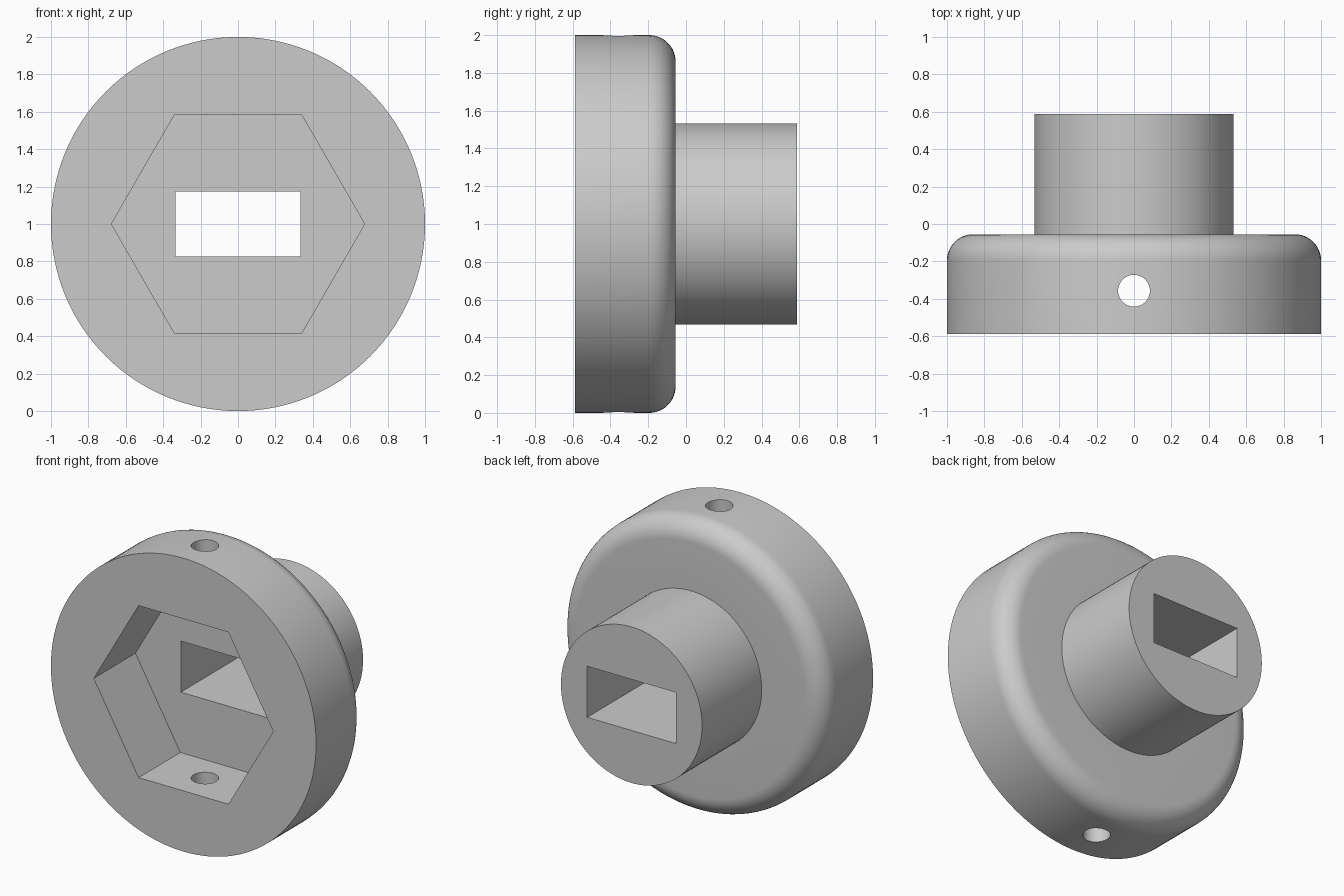
import bpy, bmesh, math
from mathutils import Matrix, Vector

cube = bpy.data.objects.get("Cube")
if cube:
    bpy.data.objects.remove(cube, do_unlink=True)

FRONT, BACK, SHOULDER = -0.587, 0.587, -0.055   # depth stations along y
POCKET_FLOOR = -0.138
FILLET = 0.14
BOSS_R = 0.532
CENTRE = Vector((0, 0, 1))
SEGMENTS = 128

grey = bpy.data.materials.new("plain grey")
grey.use_nodes = True
grey.diffuse_color = (0.6, 0.6, 0.6, 1)
grey.node_tree.nodes["Principled BSDF"].inputs["Base Color"].default_value = grey.diffuse_color


def make_object(name, bm):
    bmesh.ops.recalc_face_normals(bm, faces=bm.faces)
    mesh = bpy.data.meshes.new(name)
    bm.to_mesh(mesh)
    bm.free()
    mesh.materials.append(grey)
    obj = bpy.data.objects.new(name, mesh)
    bpy.context.collection.objects.link(obj)
    return obj


def lathe(name, profile):
    """Revolve (radius, y) points about the y axis through the centre."""
    bm = bmesh.new()
    verts = [bm.verts.new(CENTRE + Vector((r, y, 0))) for r, y in profile]
    edges = [bm.edges.new(pair) for pair in zip(verts, verts[1:])]
    bmesh.ops.spin(bm, geom=verts + edges, cent=CENTRE, axis=(0, 1, 0),
                   angle=math.tau, steps=SEGMENTS, use_merge=False)
    bmesh.ops.remove_doubles(bm, verts=bm.verts, dist=1e-4)
    # close both ends with a single flat face
    bmesh.ops.holes_fill(bm, edges=[e for e in bm.edges if e.is_boundary], sides=0)
    return make_object(name, bm)


def prism(name, sides, radius, y0, y1):
    """Regular prism along y, with a corner on the x axis."""
    bm = bmesh.new()
    turn = Matrix.Translation(CENTRE + Vector((0, (y0 + y1) / 2, 0))) \
        @ Matrix.Rotation(math.pi / 2, 4, 'X') @ Matrix.Rotation(math.pi / 2, 4, 'Z')
    bmesh.ops.create_cone(bm, cap_ends=True, segments=sides, radius1=radius,
                          radius2=radius, depth=y1 - y0, matrix=turn)
    return make_object(name, bm)


def cut(target, cutter):
    cutter.hide_render = True
    mod = target.modifiers.new("cut", 'BOOLEAN')
    mod.operation, mod.solver, mod.object = 'DIFFERENCE', 'EXACT', cutter
    bpy.context.view_layer.objects.active = target
    bpy.ops.object.modifier_apply(modifier=mod.name)
    bpy.data.objects.remove(cutter, do_unlink=True)


# Flange with rounded rear rim, stepping down to the boss
arc = [math.radians(90 * i / 12) for i in range(13)]
rim = [(1 - FILLET + FILLET * math.cos(a), SHOULDER - FILLET + FILLET * math.sin(a)) for a in arc]
body = lathe("flanged_hub", [(1, FRONT)] + rim + [(BOSS_R, SHOULDER), (BOSS_R, BACK)])

# Hexagonal pocket in the front
pocket = prism("hex_pocket_cutter", 6, 0.677, FRONT - 0.2, POCKET_FLOOR)
# create_cone may start on either axis: make sure the corners lie along x
if max(v.co.x for v in pocket.data.vertices) < 0.65:
    spin = Matrix.Translation(CENTRE) @ Matrix.Rotation(math.pi / 6, 4, 'Y') @ Matrix.Translation(-CENTRE)
    pocket.data.transform(spin)
cut(body, pocket)

# Rectangular slot right through
bm = bmesh.new()
bmesh.ops.create_cube(bm, size=1, matrix=Matrix.Translation(CENTRE) @ Matrix.Diagonal((0.668, 2, 0.348, 1)))
cut(body, make_object("slot_cutter", bm))

# Round cross hole through the top and bottom walls
bm = bmesh.new()
bmesh.ops.create_cone(bm, cap_ends=True, segments=48, radius1=0.085, radius2=0.085, depth=3,
                      matrix=Matrix.Translation(CENTRE + Vector((0, -0.357, 0))))
cut(body, make_object("cross_hole_cutter", bm))

# Smooth the curved walls, keep the corners crisp
bpy.ops.object.select_all(action='DESELECT')
body.select_set(True)
bpy.context.view_layer.objects.active = body
bpy.ops.object.shade_smooth_by_angle(angle=math.radians(30))
